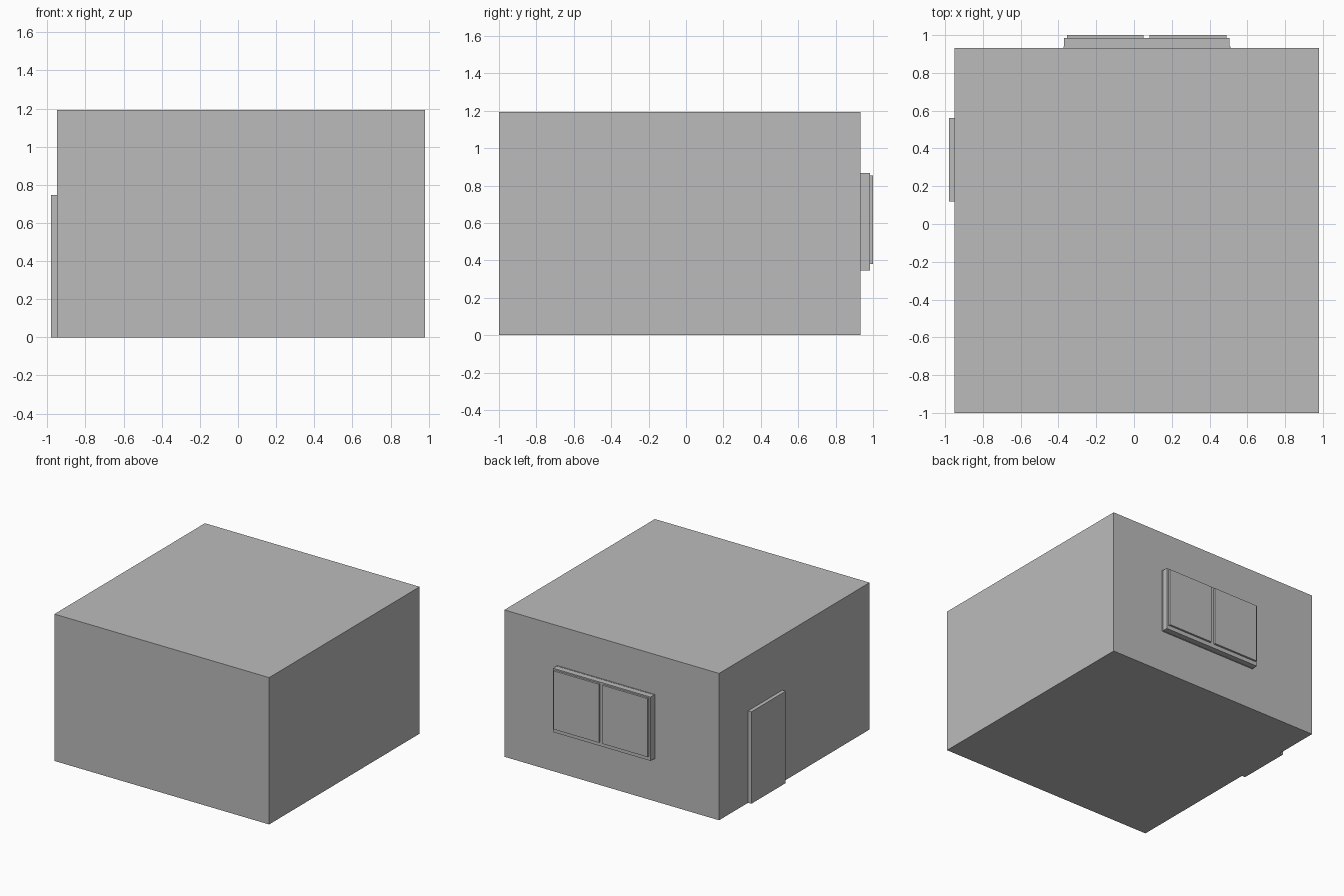
import bpy
import bmesh
from mathutils import Vector

default = bpy.data.objects.get("Cube")
if default:
    bpy.data.objects.remove(default, do_unlink=True)

# Single flat wall colour
grey = bpy.data.materials.new("plain_grey")
grey.use_nodes = True
colour = (0.5, 0.5, 0.5, 1)
grey.diffuse_color = colour
grey.node_tree.nodes["Principled BSDF"].inputs["Base Color"].default_value = colour


def box(name, low, high):
    """Flat-shaded box between two opposite corners."""
    low, high = Vector(low), Vector(high)
    mesh = bpy.data.meshes.new(name)
    bm = bmesh.new()
    bmesh.ops.create_cube(bm, size=1)
    bmesh.ops.scale(bm, vec=high - low, verts=bm.verts)
    bm.to_mesh(mesh)
    bm.free()
    mesh.materials.append(grey)
    obj = bpy.data.objects.new(name, mesh)
    obj.location = (low + high) / 2
    bpy.context.collection.objects.link(obj)
    return obj


# Room block
box("room", (-0.95, -1, 0), (0.98, 0.932, 1.193))

# Door on the right wall
box("door", (-0.98, 0.12, 0), (-0.95, 0.56, 0.747))

# Window on the back wall: backing, frame and two raised panes
box("window_backing", (-0.372, 0.932, 0.345), (0.511, 0.939, 0.868))
box("window_frame", (-0.37, 0.939, 0.347), (0.506, 0.984, 0.866))
for side, x0, x1 in (("right", -0.355, 0.05), ("left", 0.083, 0.49)):
    box("window_pane_" + side, (x0, 0.984, 0.38), (x1, 1, 0.855))
